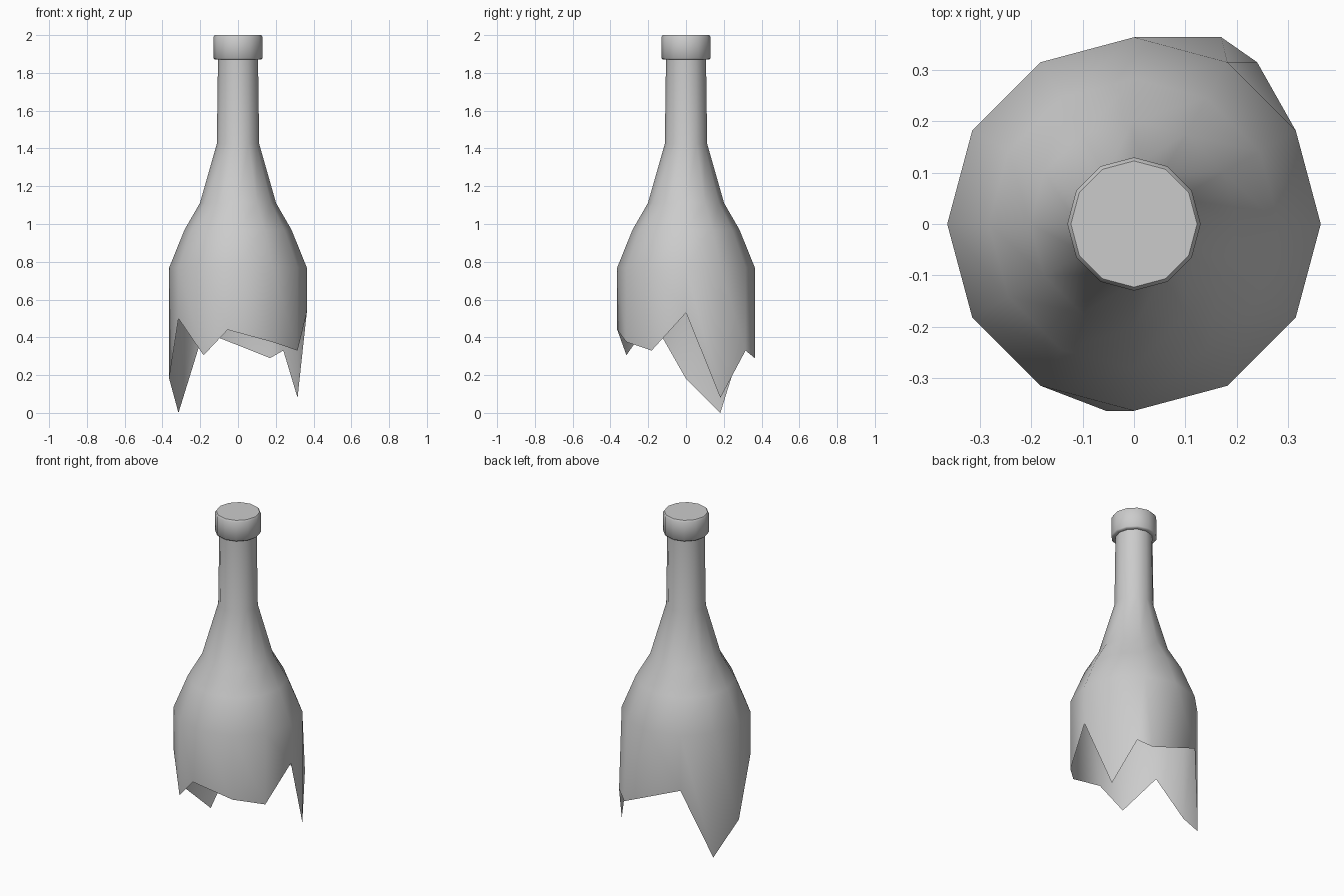
import bpy, bmesh, math

SIDES = 12

cube = bpy.data.objects.get("Cube")
if cube:
    bpy.data.objects.remove(cube, do_unlink=True)

glass = bpy.data.materials.new("grey glass")
glass.use_nodes = True
colour = (0.6, 0.6, 0.6, 1)
glass.diffuse_color = colour
glass.node_tree.nodes["Principled BSDF"].inputs["Base Color"].default_value = colour


def ring(bm, radius, z):
    """One horizontal loop of vertices."""
    step = math.tau / SIDES
    return [bm.verts.new((radius * math.cos(i * step), radius * math.sin(i * step), z))
            for i in range(SIDES)]


def bridge(bm, low, high, triangles=False):
    """Join two loops with outward-facing faces."""
    for i in range(SIDES):
        j = (i + 1) % SIDES
        if triangles:
            bm.faces.new((low[i], low[j], high[i]))
            bm.faces.new((low[j], high[j], high[i]))
        else:
            bm.faces.new((low[i], low[j], high[j], high[i]))


bm = bmesh.new()

# Broken lower rim: height of each shard point, counted round from +x
heights = [0.53, 0.08, 0.33, 0.29, 0.43, 0.0, 0.18, 0.5, 0.305, 0.44, 0.375, 0.33]
rim = ring(bm, 0.364, 0)
for vert, z in zip(rim, heights):
    vert.co.z = z
# Three shard points are skewed sideways
for index, x in {2: 0.24, 3: 0.17, 9: -0.055}.items():
    rim[index].co.x = x

# Body, shoulder, neck and chamfered lip
profile = [(0.364, 0.77), (0.283, 0.97), (0.202, 1.11), (0.112, 1.425), (0.106, 1.87),
           (0.123, 1.87), (0.13, 1.877), (0.13, 1.99), (0.123, 2.0)]
previous = rim
for radius, z in profile:
    current = ring(bm, radius, z)
    bridge(bm, previous, current, triangles=previous is rim)
    previous = current
bm.faces.new(previous)  # closed top

mesh = bpy.data.meshes.new("broken_bottle")
bm.to_mesh(mesh)
bm.free()
mesh.materials.append(glass)
bottle = bpy.data.objects.new("broken_bottle", mesh)
bpy.context.collection.objects.link(bottle)

# Smooth glass with a crisp lip
bpy.ops.object.select_all(action="DESELECT")
bottle.select_set(True)
bpy.context.view_layer.objects.active = bottle
bpy.ops.object.shade_smooth_by_angle(angle=math.radians(50))
